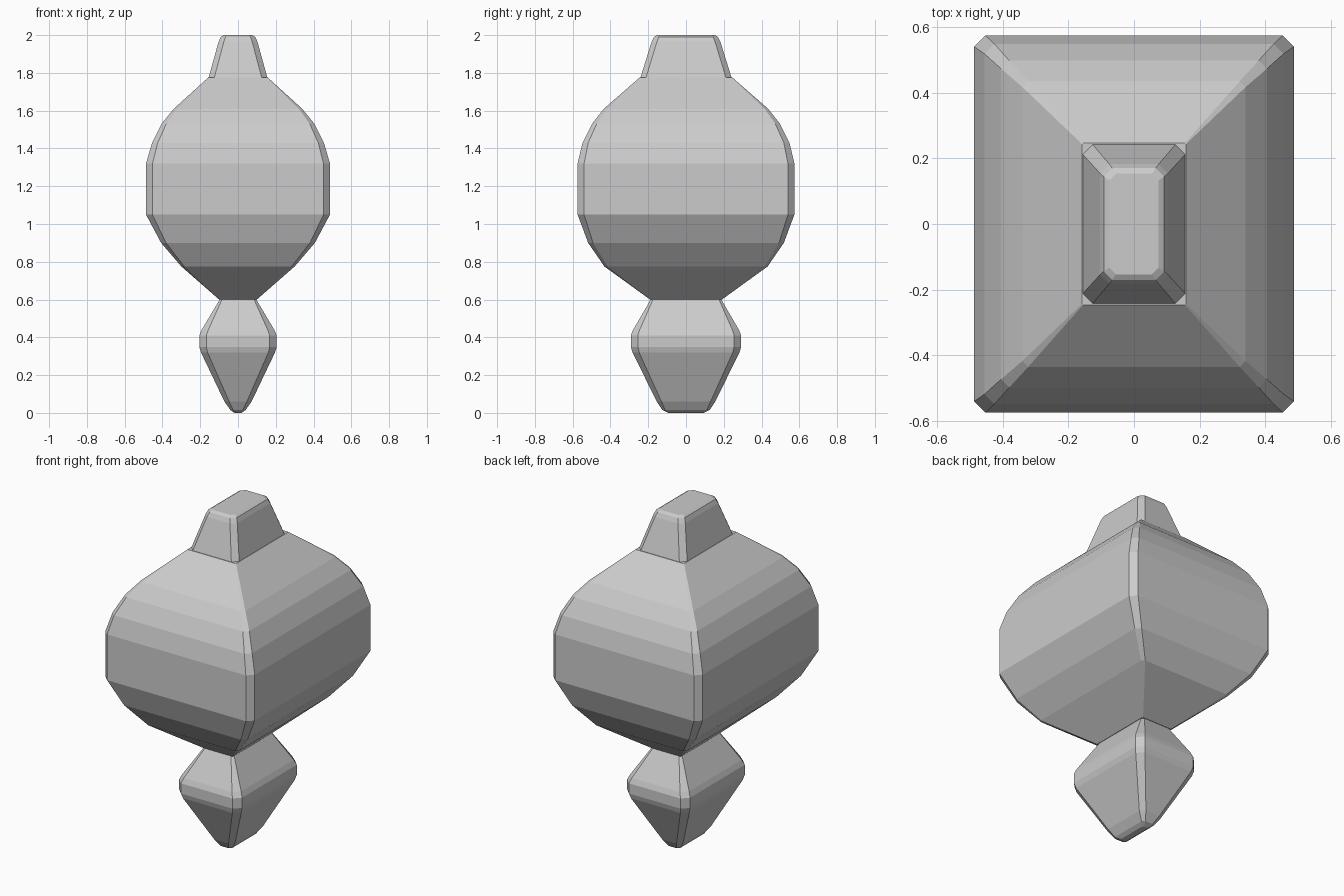
import bpy, bmesh


def ring(bm, z, hx, hy, c):
    """Rectangle with cut corners at height z; c is the corner cut."""
    quarter = [(hx, hy - c), (hx - c, hy)]
    pts = quarter + [(-x, y) for x, y in reversed(quarter)]
    pts += [(-x, -y) for x, y in pts]
    return [bm.verts.new((x, y, z)) for x, y in pts]


def loft(name, levels):
    """Skin a stack of cut-corner rectangles (z, half x, half y, cut)."""
    bm = bmesh.new()
    rings = [ring(bm, *level) for level in levels]
    for a, b in zip(rings, rings[1:]):
        for i in range(len(a)):
            j = (i + 1) % len(a)
            bm.faces.new((a[i], a[j], b[j], b[i]))
    bm.faces.new(rings[0][::-1])
    bm.faces.new(rings[-1])
    bmesh.ops.recalc_face_normals(bm, faces=bm.faces)
    mesh = bpy.data.meshes.new(name)
    bm.to_mesh(mesh)
    bm.free()
    obj = bpy.data.objects.new(name, mesh)
    bpy.context.collection.objects.link(obj)
    return obj


# Pointed finial at the bottom
loft("lower_finial", [
    (0.00, 0.018, 0.095, 0.010),
    (0.015, 0.04, 0.125, 0.015),
    (0.06, 0.072, 0.155, 0.025),
    (0.32, 0.196, 0.283, 0.035),
    (0.35, 0.205, 0.292, 0.037),
    (0.41, 0.205, 0.292, 0.037),
    (0.44, 0.192, 0.280, 0.035),
    (0.60, 0.097, 0.187, 0.012),
])

# Large rounded lantern body
loft("body", [
    (0.60, 0.100, 0.190, 0.004),
    (0.775, 0.300, 0.432, 0.016),
    (0.90, 0.407, 0.518, 0.026),
    (1.05, 0.487, 0.574, 0.034),
    (1.32, 0.487, 0.574, 0.034),
    (1.43, 0.455, 0.548, 0.030),
    (1.53, 0.405, 0.498, 0.025),
    (1.61, 0.340, 0.435, 0.018),
    (1.775, 0.158, 0.246, 0.003),
])

# Tapered cap on top
loft("top_cap", [
    (1.77, 0.157, 0.243, 0.030),
    (1.965, 0.103, 0.182, 0.028),
    (1.99, 0.092, 0.170, 0.026),
    (2.00, 0.075, 0.153, 0.020),
])
